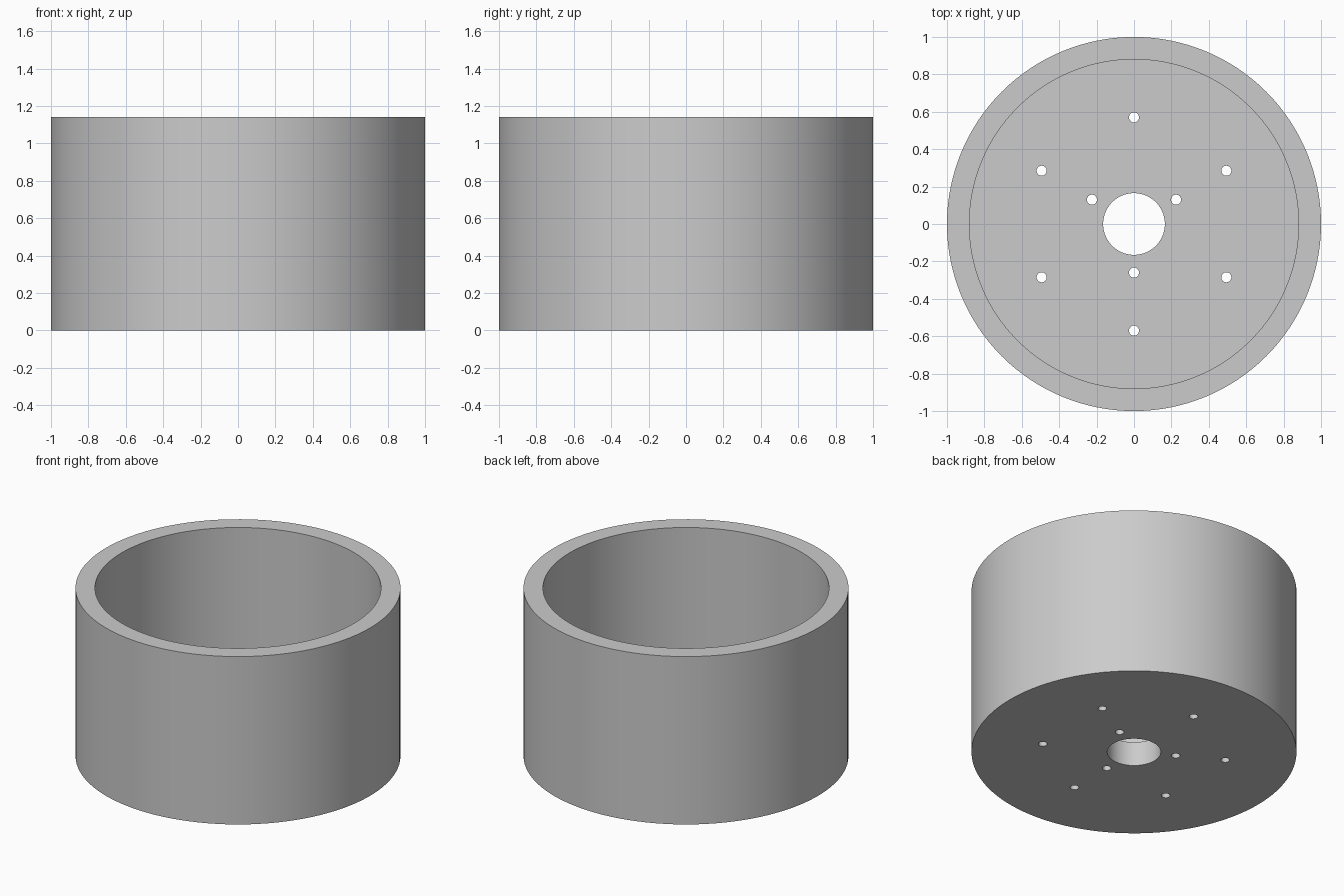
import bpy, bmesh, math

if "Cube" in bpy.data.objects:
    bpy.data.objects.remove(bpy.data.objects["Cube"])

SEGMENTS = 128
HEIGHT, FLOOR = 1.14, 0.165
OUTER_R, INNER_R, BORE_R = 1.0, 0.88, 0.165
HOLE_R = 0.027

grey = bpy.data.materials.new("plain grey")
grey.diffuse_color = (0.6, 0.6, 0.6, 1)
grey.use_nodes = True
grey.node_tree.nodes["Principled BSDF"].inputs["Base Color"].default_value = grey.diffuse_color


def make_object(name, bm):
    bmesh.ops.recalc_face_normals(bm, faces=bm.faces)
    mesh = bpy.data.meshes.new(name)
    bm.to_mesh(mesh)
    bm.free()
    obj = bpy.data.objects.new(name, mesh)
    bpy.context.collection.objects.link(obj)
    return obj


# Cup body: closed profile turned about z, with the central bore
profile = [(BORE_R, 0), (OUTER_R, 0), (OUTER_R, HEIGHT),
           (INNER_R, HEIGHT), (INNER_R, FLOOR), (BORE_R, FLOOR)]
bm = bmesh.new()
rings = []
for i in range(SEGMENTS):
    a = 2 * math.pi * i / SEGMENTS
    rings.append([bm.verts.new((r * math.cos(a), r * math.sin(a), z)) for r, z in profile])
for i in range(SEGMENTS):
    ring, after = rings[i], rings[(i + 1) % SEGMENTS]
    for j in range(len(profile)):
        k = (j + 1) % len(profile)
        bm.faces.new((ring[j], after[j], after[k], ring[k]))
cup = make_object("cup_body", bm)
cup.data.materials.append(grey)

# Bolt hole drills: outer circle of six, inner circle of three
bm = bmesh.new()
for count, radius, start in ((6, 0.57, 90), (3, 0.26, 30)):
    for i in range(count):
        a = math.radians(start + 360 * i / count)
        drill = bmesh.ops.create_cone(bm, cap_ends=True, segments=24,
                                      radius1=HOLE_R, radius2=HOLE_R, depth=0.5)
        bmesh.ops.translate(bm, verts=drill["verts"],
                            vec=(radius * math.cos(a), radius * math.sin(a), FLOOR / 2))
drills = make_object("bolt_hole_drills", bm)
drills.data.materials.append(grey)

# Drill the floor, then drop the drills
cut = cup.modifiers.new("bolt holes", "BOOLEAN")
cut.operation = "DIFFERENCE"
cut.solver = "EXACT"
cut.object = drills
bpy.context.view_layer.objects.active = cup
cup.select_set(True)
bpy.ops.object.modifier_apply(modifier=cut.name)
bpy.data.objects.remove(drills)

# Smooth walls, sharp rims
bpy.ops.object.shade_smooth_by_angle(angle=math.radians(30))
